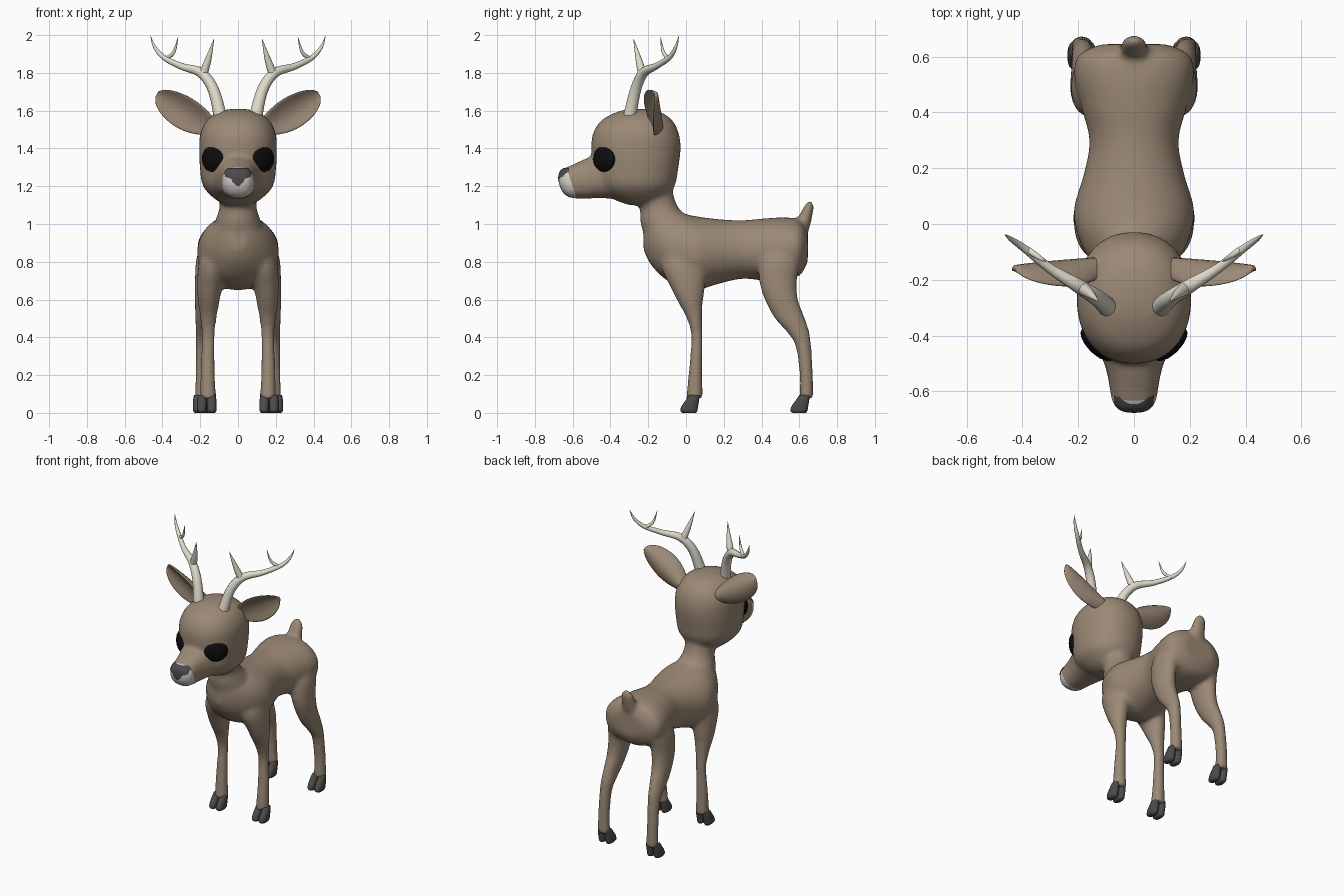
import bpy, bmesh
from math import cos, sin, pi, copysign
from mathutils import Vector, Matrix
from mathutils.bvhtree import BVHTree

if "Cube" in bpy.data.objects:
    bpy.data.objects.remove(bpy.data.objects["Cube"])


def material(name, rgb):
    m = bpy.data.materials.new(name)
    m.diffuse_color = (*rgb, 1)
    m.use_nodes = True
    m.node_tree.nodes["Principled BSDF"].inputs["Base Color"].default_value = m.diffuse_color
    return m


FUR = material("fur", (0.33, 0.25, 0.18))
BONE = material("bone", (0.74, 0.71, 0.60))
DARK = material("dark_horn", (0.07, 0.07, 0.07))
BLACK = material("eye_black", (0.004, 0.004, 0.004))
PALE = material("pale_fur", (0.66, 0.61, 0.58))


def add_object(name, bm, mat):
    bmesh.ops.recalc_face_normals(bm, faces=bm.faces)
    for f in bm.faces:
        f.smooth = True
    me = bpy.data.meshes.new(name)
    bm.to_mesh(me)
    bm.free()
    me.materials.append(mat)
    ob = bpy.data.objects.new(name, me)
    bpy.context.collection.objects.link(ob)
    return ob


def resample(rows, n=6):
    """Catmull-Rom interpolation of tuples of numbers."""
    out = []
    for i in range(len(rows) - 1):
        p0, p1, p2 = rows[max(i - 1, 0)], rows[i], rows[i + 1]
        p3 = rows[min(i + 2, len(rows) - 1)]
        for k in range(n):
            t = k / n
            out.append(tuple(0.5 * (2 * b + (c - a) * t + (2 * a - 5 * b + 4 * c - d) * t * t
                                    + (3 * b - a - 3 * c + d) * t ** 3)
                             for a, b, c, d in zip(p0, p1, p2, p3)))
    return out + [tuple(rows[-1])]


def skin(bm, rings):
    rings = [[bm.verts.new(p) for p in r] for r in rings]
    n = len(rings[0])
    for a, b in zip(rings, rings[1:]):
        for i in range(n):
            bm.faces.new((a[i], a[(i + 1) % n], b[(i + 1) % n], b[i]))
    bm.faces.new(rings[0][::-1])
    bm.faces.new(rings[-1])


def loft(bm, rows, plane, e=2.0, n=32, s=1):
    """rows: x, y, z, radius across x, other radius; plane 'xy' or 'xz'."""
    rings = []
    for x, y, z, ra, rb in resample(rows):
        ring = []
        for i in range(n):
            c, d = cos(2 * pi * i / n), sin(2 * pi * i / n)
            u = copysign(abs(c) ** (2 / e), c) * max(ra, 0.003)
            v = copysign(abs(d) ** (2 / e), d) * max(rb, 0.003)
            ring.append((s * x + u, y + v, z) if plane == 'xy' else (s * x + u, y, z + v))
        rings.append(ring)
    skin(bm, rings)


# Furry body: overlapping lofts fused by a remesh
bm = bmesh.new()
torso = [(-.225, .93, .04, .07), (-.19, .92, .10, .13), (-.12, .88, .165, .165),
         (-.03, .86, .205, .195), (.06, .845, .215, .195), (.18, .855, .18, .17),
         (.30, .865, .16, .155), (.42, .865, .19, .165), (.53, .87, .215, .165),
         (.605, .875, .20, .145), (.645, .88, .12, .08)]
loft(bm, [(0, *r) for r in torso], 'xz', 2.1)
neck = [(-.07, .85, .15, .12), (-.10, 1.0, .125, .14), (-.14, 1.08, .10, .105),
        (-.17, 1.15, .10, .105), (-.20, 1.25, .11, .12)]
loft(bm, [(0, *r) for r in neck], 'xy')
skull = [(-.23, 1.10, .06, .07), (-.25, 1.13, .12, .13), (-.265, 1.20, .185, .205),
         (-.265, 1.30, .202, .225), (-.265, 1.40, .206, .237), (-.265, 1.48, .20, .227),
         (-.26, 1.55, .165, .187), (-.25, 1.595, .10, .11), (-.25, 1.61, .03, .04)]
loft(bm, [(0, *r) for r in skull], 'xy', 2.2)
snout = [(-.35, 1.25, .15, .12), (-.45, 1.255, .125, .118), (-.53, 1.24, .098, .106),
         (-.60, 1.225, .086, .089), (-.64, 1.225, .077, .073), (-.665, 1.235, .054, .048),
         (-.674, 1.24, .025, .022)]
loft(bm, [(0, *r) for r in snout], 'xz', 2.4)
tail = [(0, .58, .92, .05, .05), (0, .61, .98, .055, .045), (0, .632, 1.04, .05, .037),
        (0, .65, 1.09, .042, .027), (0, .656, 1.122, .02, .012)]
loft(bm, tail, 'xy')
front_leg = [(.158, .045, .075, .044, .046), (.16, .05, .2, .039, .038),
             (.158, .058, .4, .036, .031), (.157, .045, .5, .044, .042),
             (.155, .025, .58, .056, .064), (.15, .01, .66, .066, .09),
             (.13, -.01, .78, .08, .12), (.11, -.01, .9, .07, .09)]
rear_leg = [(.186, .638, .075, .042, .038), (.188, .637, .2, .038, .036),
            (.185, .622, .35, .038, .042), (.182, .598, .42, .042, .058),
            (.178, .55, .5, .048, .081), (.172, .505, .6, .057, .089),
            (.165, .487, .7, .063, .1), (.15, .5, .82, .07, .11), (.12, .52, .92, .06, .08)]
for s in (1, -1):
    loft(bm, front_leg, 'xy', s=s)
    loft(bm, rear_leg, 'xy', s=s)
rough = add_object("rough_body", bm, FUR)
mod = rough.modifiers.new("fuse", 'REMESH')
mod.mode, mod.voxel_size = 'VOXEL', 0.013
mod = rough.modifiers.new("soften", 'SMOOTH')
mod.factor, mod.iterations = 0.5, 10
fused = bpy.data.meshes.new_from_object(rough.evaluated_get(bpy.context.evaluated_depsgraph_get()))
bpy.data.objects.remove(rough)

# Cut the pale muzzle from the fur with a slanted plane
for name, mat, front in (("body", FUR, False), ("muzzle", PALE, True)):
    bm = bmesh.new()
    bm.from_mesh(fused)
    bmesh.ops.bisect_plane(bm, geom=bm.verts[:] + bm.edges[:] + bm.faces[:],
                           plane_co=(0, -.58, 1.14), plane_no=(0, -.95, -.316),
                           clear_inner=front, clear_outer=not front)
    for f in bm.faces:
        f.smooth = True
    me = bpy.data.meshes.new(name)
    bm.to_mesh(me)
    bm.free()
    me.materials.clear()
    me.materials.append(mat)
    bpy.context.collection.objects.link(bpy.data.objects.new(name, me))

# Nose: flat outline projected onto the muzzle
tree = BVHTree.FromPolygons([v.co for v in fused.vertices], [p.vertices for p in fused.polygons])
half = [(.05, 1.294), (.068, 1.278), (.066, 1.25), (.035, 1.239), (.028, 1.222), (.006, 1.203)]
bm = bmesh.new()
bm.faces.new([bm.verts.new((x, -1, z)) for x, z in half + [(-x, z) for x, z in half[::-1]]])
for k in range(-9, 10):
    for co, no in (((k * .008, 0, 0), (1, 0, 0)), ((0, 0, 1.25 + k * .006), (0, 0, 1))):
        bmesh.ops.bisect_plane(bm, geom=bm.verts[:] + bm.edges[:] + bm.faces[:],
                               plane_co=co, plane_no=no)
missed = []
for v in bm.verts:
    hit, normal, _, _ = tree.ray_cast(v.co, Vector((0, 1, 0)))
    if hit is None or hit.y > -.60:
        missed.append(v)
    else:
        v.co = hit + normal * .004
bmesh.ops.delete(bm, geom=missed, context='VERTS')
add_object("nose", bm, DARK)

# Paired parts
toe = [(0, -.028, 0, .018, .036), (0, -.03, .012, .025, .045), (0, -.025, .035, .026, .044),
       (0, -.012, .065, .025, .036), (0, 0, .095, .02, .028)]
beam = [(.092, -.30, 1.56, .036), (.13, -.267, 1.71, .030), (.195, -.225, 1.80, .026),
        (.30, -.16, 1.835, .018), (.39, -.09, 1.88, .014), (.44, -.055, 1.935, .009),
        (.463, -.038, 1.995, .001)]
tines = [[(.185, -.23, 1.79, .024), (.158, -.25, 1.87, .017), (.127, -.278, 1.98, .001)],
         [(.385, -.09, 1.872, .012), (.34, -.12, 1.91, .009), (.317, -.135, 1.99, .001)]]
ear = [(0, .05), (.25, .08), (.5, .09), (.75, .077), (.92, .05), (1, .018)]
for side, s in (("right", 1), ("left", -1)):
    # Cloven hooves
    for name, x, y in (("front", .165, .045), ("rear", .187, .628)):
        bm = bmesh.new()
        for dx in (-.026, .026):
            loft(bm, [(x + dx, y + r[1], *r[2:]) for r in toe], 'xy', 2.3, 16, s)
        add_object(f"{name}_hoof_{side}", bm, DARK)

    # Eye: flattened ball turned outward
    bm = bmesh.new()
    bmesh.ops.create_uvsphere(bm, u_segments=32, v_segments=16, radius=1, matrix=Matrix.Translation(
        (s * .132, -.432, 1.345)) @ Matrix.Rotation(s * pi / 4, 4, 'Z')
        @ Matrix.Diagonal((.077, .034, .07, 1)))
    add_object(f"eye_{side}", bm, BLACK)

    # Antler: tapered tubes
    cu = bpy.data.curves.new(f"antler_{side}", 'CURVE')
    cu.dimensions, cu.bevel_depth, cu.bevel_resolution = '3D', 1.0, 4
    cu.use_fill_caps = True
    for path in [beam] + tines:
        pts = resample(path)
        sp = cu.splines.new('POLY')
        sp.points.add(len(pts) - 1)
        for p, (x, y, z, r) in zip(sp.points, pts):
            p.co, p.radius = (s * x, y, z, 1), r
        sp.use_smooth = True
    cu.materials.append(BONE)
    bpy.context.collection.objects.link(bpy.data.objects.new(f"antler_{side}", cu))

    # Ear: cupped leaf
    base, tip = Vector((.14, -.15, 1.515)), Vector((.428, -.158, 1.69))
    across = Vector((-.5, -.28, .82)).normalized()
    fwd = (tip - base).cross(across).normalized()
    if fwd.y > 0:
        fwd = -fwd
    rings = []
    for t, w in resample(ear):
        ring = []
        for i in range(24):
            c, d = cos(2 * pi * i / 24), sin(2 * pi * i / 24)
            p = base.lerp(tip, t) + across * c * w + fwd * (d * (.03 - .02 * t) + .5 * w * c * c)
            ring.append((s * p.x, p.y, p.z))
        rings.append(ring)
    bm = bmesh.new()
    skin(bm, rings)
    add_object(f"ear_{side}", bm, FUR)
